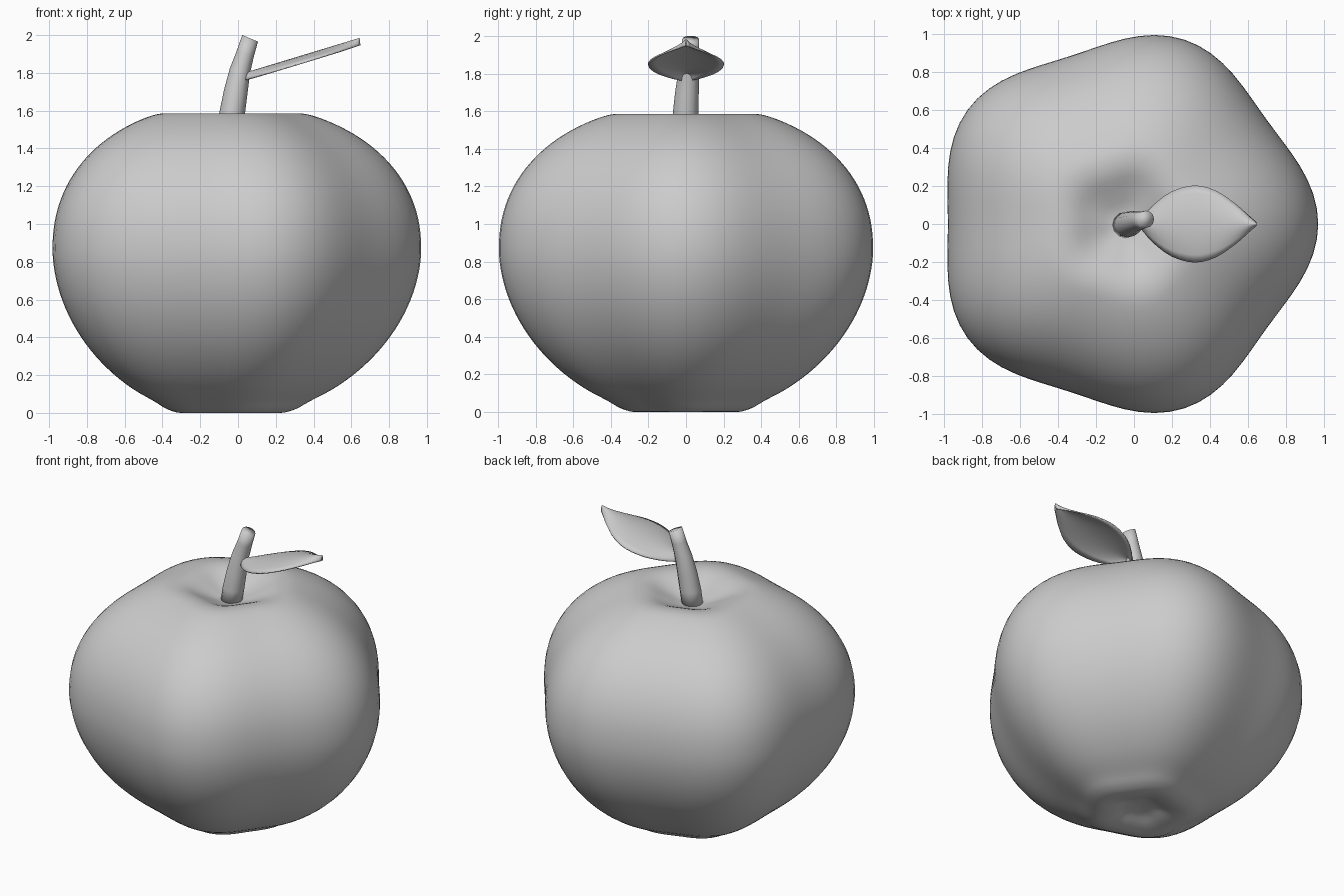
import bpy, bmesh, math
from mathutils import Vector

if "Cube" in bpy.data.objects:
    bpy.data.objects.remove(bpy.data.objects["Cube"])

grey = bpy.data.materials.new("plain grey")
grey.diffuse_color = (0.6, 0.6, 0.6, 1)
grey.use_nodes = True
grey.node_tree.nodes["Principled BSDF"].inputs["Base Color"].default_value = grey.diffuse_color


def finish(name, bm, angle=60):
    bmesh.ops.recalc_face_normals(bm, faces=bm.faces)
    mesh = bpy.data.meshes.new(name)
    bm.to_mesh(mesh)
    bm.free()
    mesh.materials.append(grey)
    obj = bpy.data.objects.new(name, mesh)
    bpy.context.collection.objects.link(obj)
    bpy.ops.object.select_all(action='DESELECT')
    obj.select_set(True)
    bpy.context.view_layer.objects.active = obj
    bpy.ops.object.shade_smooth_by_angle(angle=math.radians(angle))
    return obj


def spline(points, steps):
    """Smooth curve through the points (Catmull-Rom)."""
    p = [Vector(q) for q in points]
    p = [2 * p[0] - p[1]] + p + [2 * p[-1] - p[-2]]
    out = []
    for i in range(1, len(p) - 2):
        a, b, c, d = p[i - 1:i + 3]
        for s in range(steps):
            t = s / steps
            out.append(0.5 * (2 * b + (c - a) * t + (2 * a - 5 * b + 4 * c - d) * t ** 2
                              + (3 * b - a - 3 * c + d) * t ** 3))
    return out + [p[-2]]


def bridge(bm, rings, closed=True):
    n = len(rings[0])
    for r0, r1 in zip(rings, rings[1:]):
        for i in range(n if closed else n - 1):
            j = (i + 1) % n
            bm.faces.new((r0[i], r0[j], r1[j], r1[i]))


def side(deg):
    """Point on the rounded flank, from below (-90) to above (+90)."""
    a = math.radians(deg)
    h, n = (0.767, 2.15) if deg > 0 else (0.906, 1.9)
    return (0.975 * math.cos(a) ** (2 / n),
            0.87 + math.copysign(h * abs(math.sin(a)) ** (2 / n), a))


# Fruit body: dimpled profile turned around z, with five soft lobes
CX, LOBE, SEG = -0.051, 0.047, 80
profile = spline([(0.02, 0.05), (0.10, 0.04), (0.18, 0.012), (0.265, 0.0), (0.34, 0.02)]
                 + [side(d) for d in range(-64, 57, 8)]
                 + [(0.46, 1.562), (0.37, 1.585), (0.28, 1.577), (0.18, 1.535),
                    (0.09, 1.50), (0.02, 1.49)], 3)
bm = bmesh.new()
rings = []
for r, z in profile:
    ring = []
    for i in range(SEG):
        a = math.tau * i / SEG
        rr = r * (1 + LOBE * math.cos(5 * a))
        ring.append(bm.verts.new((CX + rr * math.cos(a), rr * math.sin(a), max(z, 0))))
    rings.append(ring)
bridge(bm, rings)
bm.faces.new(rings[0])
bm.faces.new(rings[-1])
finish("fruit_body", bm)

# Stem: leaning tapered tube with a tilted cut end
bm = bmesh.new()
rings = []
path = [(-0.048, -0.005, 1.47, 0.068), (-0.032, -0.003, 1.58, 0.068), (-0.012, 0.005, 1.70, 0.063),
        (0.010, 0.014, 1.81, 0.055), (0.038, 0.021, 1.90, 0.048), (0.064, 0.025, 1.983, 0.045)]
for k, (x, y, z, r) in enumerate(path):
    tilt = 0.08 * k
    rings.append([bm.verts.new((x + r * math.cos(a) * math.cos(tilt), y + r * math.sin(a),
                                z - r * math.cos(a) * math.sin(tilt)))
                  for a in (math.tau * i / 12 for i in range(12))])
bridge(bm, rings)
bm.faces.new(rings[0])
bm.faces.new(rings[-1])
finish("stem", bm, 100)

# Leaf: arched blade rising away from the stem, narrowing to a point
bm = bmesh.new()
outline = spline([(0.03, 0.012), (0.10, 0.095), (0.20, 0.17), (0.32, 0.202), (0.43, 0.175),
                  (0.53, 0.108), (0.60, 0.045), (0.645, 0.004)], 3)
rows = []
for x, w in outline:
    z = 1.795 + (x - 0.03) * 0.303
    rows.append([bm.verts.new((x, w * v, z - 0.036 * v * v))
                 for v in (i / 5 for i in range(-5, 6))])
bridge(bm, rows, closed=False)
leaf = finish("leaf", bm, 50)
thick = leaf.modifiers.new("thickness", 'SOLIDIFY')
thick.thickness = 0.008
thick.offset = 0
